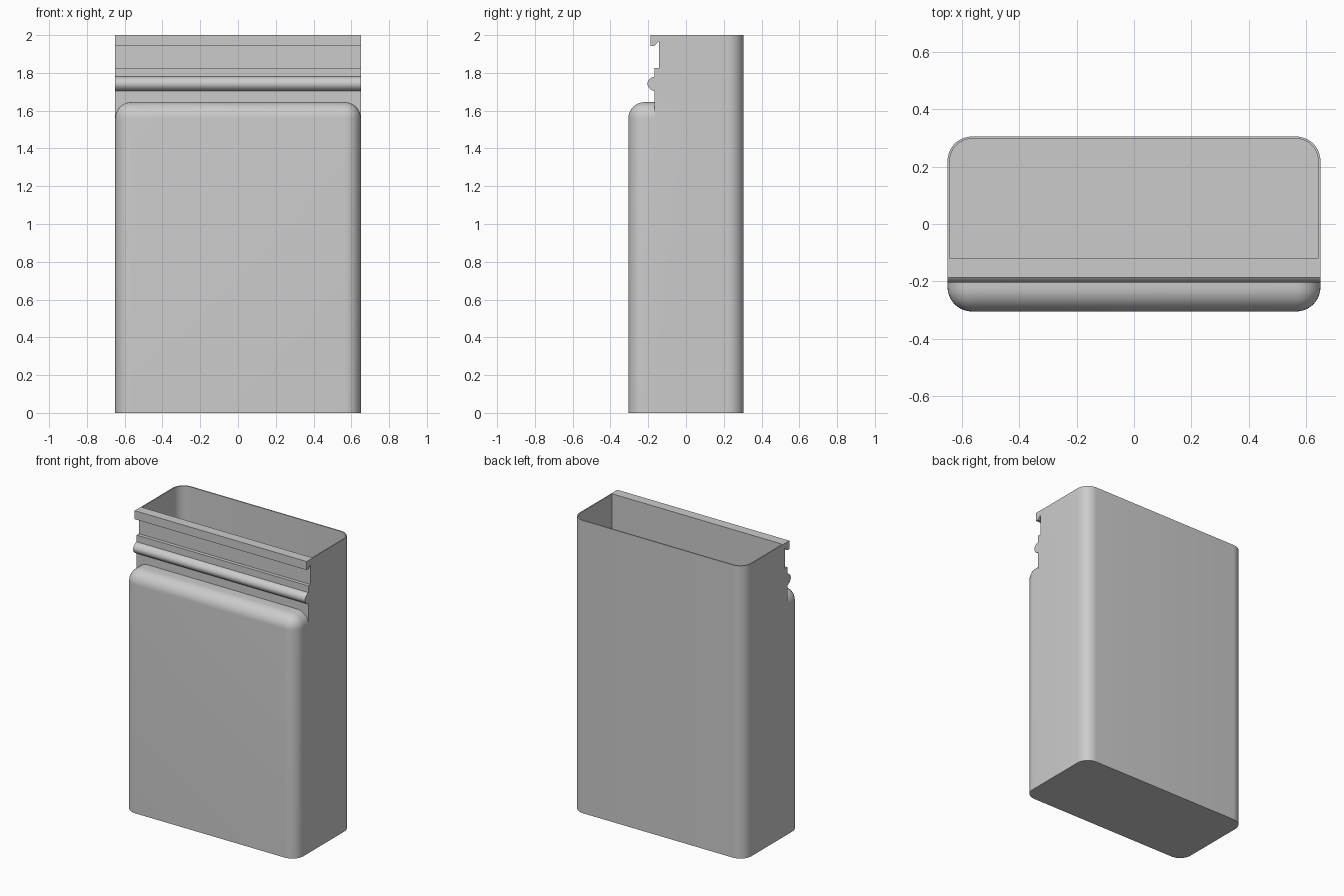
import bpy, bmesh
from math import radians, sin, cos, pi

cube = bpy.data.objects.get("Cube")
if cube:
    bpy.data.objects.remove(cube)

HALF_W, HALF_D, HEIGHT = 0.65, 0.305, 2.0
SHOULDER, RADIUS, WALL = 1.645, 0.085, 0.008
NECK, INNER = -0.167, -0.12

grey = bpy.data.materials.new("light_grey")
grey.use_nodes = True
grey.diffuse_color = (0.6, 0.6, 0.6, 1)
grey.node_tree.nodes["Principled BSDF"].inputs["Base Color"].default_value = grey.diffuse_color


def prism(name, profile, half_width, rounded, radius):
    """Extrude a (y, z) profile across x, then round the edges chosen by a rule."""
    bm = bmesh.new()
    face = bm.faces.new([bm.verts.new((-half_width, y, z)) for y, z in profile])
    moved = bmesh.ops.extrude_face_region(bm, geom=[face])["geom"]
    bmesh.ops.translate(bm, vec=(2 * half_width, 0, 0),
                        verts=[v for v in moved if isinstance(v, bmesh.types.BMVert)])
    bmesh.ops.recalc_face_normals(bm, faces=bm.faces)
    edges = [e for e in bm.edges if rounded(e.verts[0].co, e.verts[1].co)]
    bmesh.ops.bevel(bm, geom=edges, offset=radius, segments=10, profile=0.5,
                    affect='EDGES', clamp_overlap=True)
    mesh = bpy.data.meshes.new(name)
    bm.to_mesh(mesh)
    bm.free()
    mesh.materials.append(grey)
    obj = bpy.data.objects.new(name, mesh)
    bpy.context.collection.objects.link(obj)
    return obj


def combine(target, tool, operation):
    mod = target.modifiers.new(operation.lower(), 'BOOLEAN')
    mod.object, mod.operation, mod.solver = tool, operation, 'EXACT'
    bpy.context.view_layer.objects.active = target
    bpy.ops.object.modifier_apply(modifier=mod.name)
    bpy.data.objects.remove(tool)


def back_corner(a, b):
    return min(a.y, b.y) > 0.2 and abs(a.z - b.z) > 1


def front_or_top(a, b):
    front_upright = max(a.y, b.y) < -0.2 and abs(a.z - b.z) > 1
    return front_upright or (min(a.z, b.z) > 1 and min(a.y, b.y) < -0.2)


# Body with the hooked lip, step and rounded bead along the neck
bead = [(NECK - 0.037 * sin(pi * i / 12) ** 1.3, 1.742 + 0.038 * cos(pi * i / 12))
        for i in range(13)]
neck = [(HALF_D, 0), (HALF_D, HEIGHT), (-0.187, HEIGHT), (-0.187, 1.942),
        (-0.169, 1.942), (-0.143, 1.967), (-0.143, 1.826), (NECK, 1.826)]
body = prism("container_body", neck + bead + [(NECK, 0)], HALF_W, back_corner, RADIUS)

# Rounded front bulge below the neck
bulge = prism("front_bulge", [(-HALF_D, 0), (-HALF_D, SHOULDER), (0, SHOULDER), (0, 0)],
              HALF_W, front_or_top, RADIUS)
combine(body, bulge, 'UNION')

# Open cavity
back = HALF_D - WALL
cavity = prism("cavity", [(INNER, WALL), (INNER, HEIGHT + 0.1), (back, HEIGHT + 0.1), (back, WALL)],
               HALF_W - WALL, back_corner, RADIUS - WALL)
combine(body, cavity, 'DIFFERENCE')

bpy.ops.object.select_all(action='DESELECT')
body.select_set(True)
bpy.context.view_layer.objects.active = body
bpy.ops.object.shade_smooth_by_angle(angle=radians(30))
